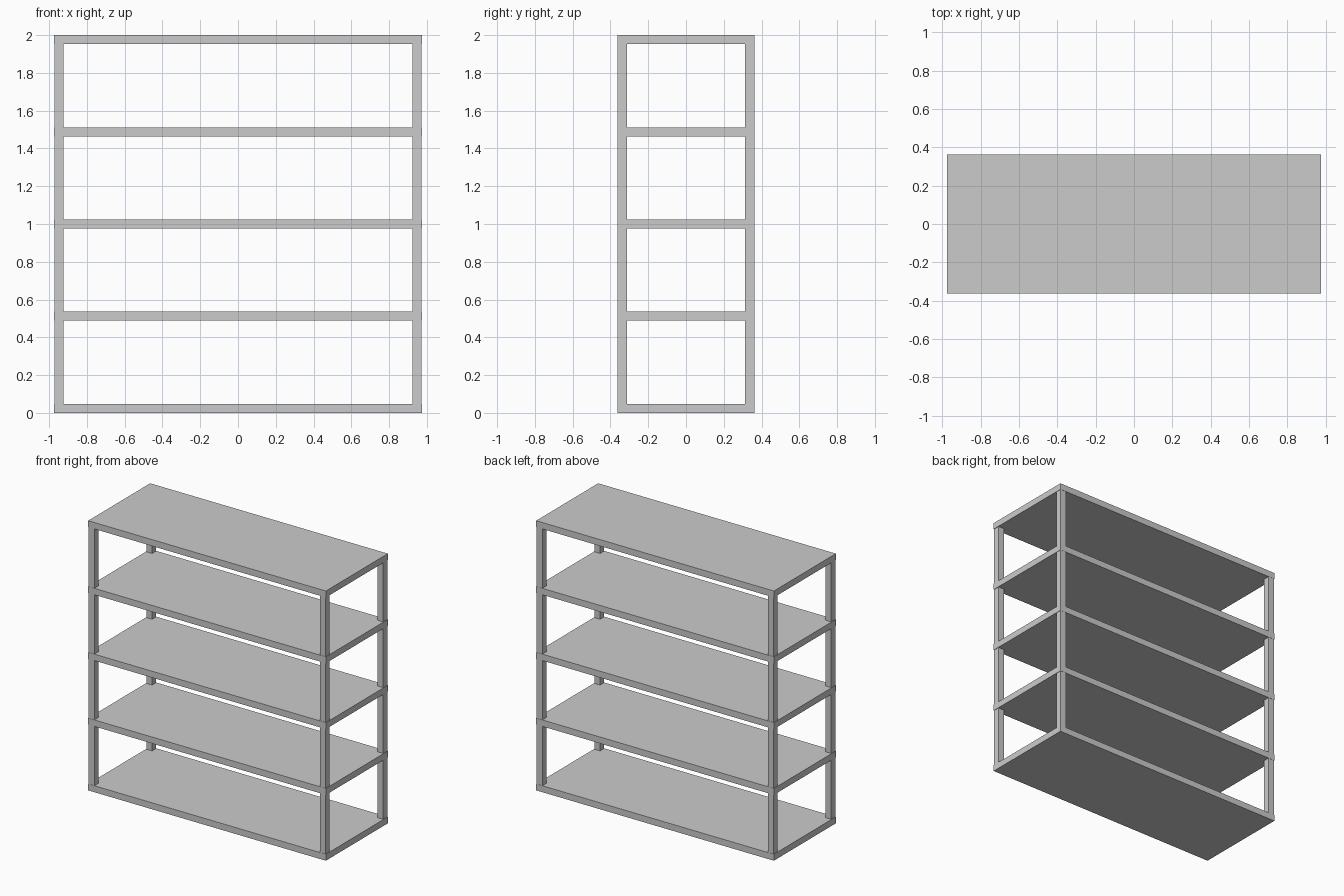
import bpy

if "Cube" in bpy.data.objects:
    bpy.data.objects.remove(bpy.data.objects["Cube"])

WIDTH, DEPTH, HEIGHT = 1.95, 0.726, 2.0
THICK = 0.048      # shelf thickness
POST = 0.048       # post side length
INSET = 0.003      # posts sit slightly inside the shelf edges


def box(name, center, size):
    bpy.ops.mesh.primitive_cube_add(size=1, location=center)
    ob = bpy.context.object
    ob.name = name
    ob.scale = size
    bpy.ops.object.transform_apply(location=False, rotation=False, scale=True)
    return ob


# Five evenly spaced shelves
step = (HEIGHT - THICK) / 4
for i in range(5):
    box(f"shelf_{i + 1}", (0, 0, THICK / 2 + i * step), (WIDTH, DEPTH, THICK))

# Square corner posts in the gaps between shelves
px = WIDTH / 2 - INSET - POST / 2
py = DEPTH / 2 - INSET / 2 - POST / 2
for side, sx in (("left", -1), ("right", 1)):
    for face, sy in (("front", -1), ("back", 1)):
        for i in range(4):
            z = THICK + i * step + (step - THICK) / 2
            box(f"{face}_{side}_post_{i + 1}", (sx * px, sy * py, z),
                (POST, POST, step - THICK))
